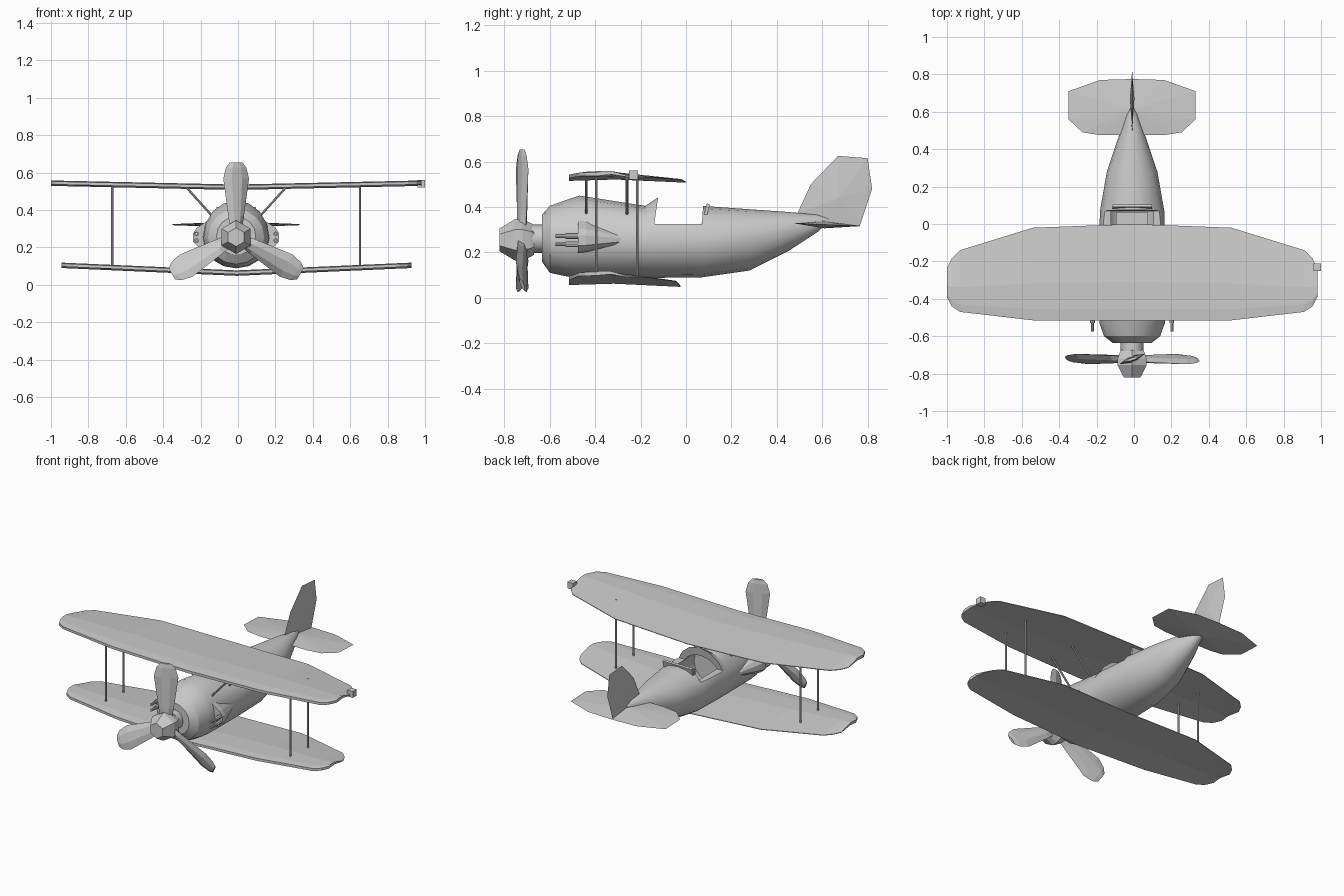
import bpy, bmesh
from math import sin, cos, pi, radians
from mathutils import Vector, Matrix

if "Cube" in bpy.data.objects:
    bpy.data.objects.remove(bpy.data.objects["Cube"])

CX = -0.01  # centreline of the aircraft
GREY = (0.6, 0.6, 0.6, 1)
mat = bpy.data.materials.new("plain grey")
mat.use_nodes = True
mat.diffuse_color = GREY
mat.node_tree.nodes["Principled BSDF"].inputs["Base Color"].default_value = GREY


def finish(name, bm, smooth=None):
    bmesh.ops.recalc_face_normals(bm, faces=bm.faces)
    me = bpy.data.meshes.new(name)
    bm.to_mesh(me)
    bm.free()
    me.materials.append(mat)
    ob = bpy.data.objects.new(name, me)
    bpy.context.collection.objects.link(ob)
    if smooth:
        bpy.ops.object.select_all(action='DESELECT')
        bpy.context.view_layer.objects.active = ob
        ob.select_set(True)
        bpy.ops.object.shade_smooth_by_angle(angle=radians(smooth))
    return ob


def loft(name, rings, smooth=None):
    """Skin a list of equal-length closed rings and cap both ends."""
    bm = bmesh.new()
    rows = [[bm.verts.new(p) for p in r] for r in rings]
    n = len(rows[0])
    for a, b in zip(rows, rows[1:]):
        for i in range(n):
            j = (i + 1) % n
            bm.faces.new((a[i], a[j], b[j], b[i]))
    bm.faces.new(rows[0])
    bm.faces.new(rows[-1])
    return finish(name, bm, smooth)


def rod(name, a, b, r, sides=8):
    a, b = Vector(a), Vector(b)
    turn = (b - a).to_track_quat('Z', 'Y')
    circle = [turn @ Vector((r * cos(2 * pi * i / sides), r * sin(2 * pi * i / sides), 0))
              for i in range(sides)]
    return loft(name, [[a + c for c in circle], [b + c for c in circle]], 40)


def box(name, centre, size, tilt=0):
    bm = bmesh.new()
    bmesh.ops.create_cube(bm, size=1, matrix=Matrix.Translation(centre)
                          @ Matrix.Rotation(tilt, 4, 'X') @ Matrix.Diagonal((*size, 1)))
    return finish(name, bm)


def lens(name, outline, ridge, axis, half):
    """Flat outline swelling to a raised point on both sides."""
    bm = bmesh.new()
    rim = [bm.verts.new(p) for p in outline]
    for s in (-1, 1):
        peak = bm.verts.new(Vector(ridge) + Vector(axis) * half * s)
        for i, v in enumerate(rim):
            bm.faces.new((v, rim[(i + 1) % len(rim)], peak))
    return finish(name, bm)


def cut(target, cutter):
    mod = target.modifiers.new("cut", 'BOOLEAN')
    mod.operation = 'DIFFERENCE'
    mod.solver = 'EXACT'
    mod.object = cutter
    bpy.context.view_layer.objects.active = target
    bpy.ops.object.modifier_apply(modifier=mod.name)
    bpy.data.objects.remove(cutter)


# Fuselage: y, top, bottom, waist height, half width
stations = [(-.635, .365, .16, .26, .105), (-.6, .405, .11, .255, .15),
            (-.53, .43, .095, .25, .175), (-.47, .45, .088, .25, .178),
            (-.18, .405, .088, .245, .178), (-.11, .45, .088, .245, .177),
            (.07, .405, .09, .245, .172), (.28, .39, .12, .265, .135),
            (.45, .378, .205, .295, .078), (.58, .366, .29, .325, .03),
            (.625, .35, .33, .34, .006)]
N = 16
fuselage = loft("fuselage", [
    [(CX + w * cos(2 * pi * i / N), y,
      mid + sin(2 * pi * i / N) * ((top - mid) if i < N / 2 else (mid - bot)))
     for i in range(N)] for y, top, bot, mid, w in stations])

# Cockpit opening and hollow
side = [(-.14, .325), (-.1, .6), (.088, .6), (.07, .325)]
cut(fuselage, loft("opening_cutter", [[(x, y, z) for y, z in side] for x in (-.4, .4)]))
cut(fuselage, loft("hollow_cutter", [
    [(CX + .135 * cos(2 * pi * i / N), y, .265 + .12 * sin(2 * pi * i / N)) for i in range(N)]
    for y in (-.26, .068)]))
bpy.ops.object.select_all(action='DESELECT')
fuselage.select_set(True)
bpy.context.view_layer.objects.active = fuselage
bpy.ops.object.shade_smooth_by_angle(angle=radians(28))

# Cockpit fittings
box("headrest", (CX, .087, .37), (.21, .014, .09), radians(-15))
box("seat", (CX, .02, .23), (.17, .09, .03))
rod("control_stick", (CX, -.08, .16), (CX, -.07, .32), .006)


# Wings: half-span outline swept along a thin cambered section
def wing(name, cx, z, rise, scale):
    half = [(0, -.515, 0), (.53, -.515, -.02), (.92, -.47, -.14),
            (.965, -.44, -.185), (.99, -.39, -.235)]
    section = [(0, -.008), (0, .008), (.12, .013), (.4, .013), (1, -.012), (1, -.016), (.4, -.002)]
    full = [(-x, a, b) for x, a, b in half[:0:-1]] + half
    return loft(name, [[(cx + x * scale, -.515 + (a + .515 + t * (b - a)) * (scale if scale == 1 else .955),
                         z + h + rise * abs(x)) for t, h in section]
                       for x, a, b in full])


wing("upper_wing", CX, .523, .022, 1)
wing("lower_wing", CX + .003, .064, .042, .945)

# Wing and cabin struts
for s, label in ((-1, "right"), (1, "left")):
    for y, pos in ((-.395, "front"), (-.215, "rear")):
        x = CX + s * .662
        rod(f"{label}_{pos}_wing_strut", (x, y, .09), (x, y, .54), .006)
    for y, pos in ((-.44, "front"), (-.26, "rear")):
        rod(f"{label}_{pos}_cabin_strut", (CX + s * .27, y, .525), (CX + s * .13, y, .37), .006)

    # Paired guns with a fairing that fades into the body
    gx = CX + s * .212
    for z, pos in ((.272, "upper"), (.236, "lower")):
        rod(f"{label}_{pos}_gun_barrel", (gx, -.575, z), (gx, -.5, z), .008)
        rod(f"{label}_{pos}_gun_sleeve", (gx, -.53, z), (gx, -.45, z), .013)
    loft(f"{label}_gun_fairing", [
        [(CX + s * (.15 + out * d), y, .255 + h * d) for out, h in
         ((0, .09), (.06, .05), (.08, .02), (.08, -.025), (.055, -.05), (0, -.06))]
        for y, d in ((-.475, 1), (-.44, .95), (-.28, .3))])

# Wing-tip lamp
box("wing_tip_lamp", (.98, -.232, .541), (.04, .04, .04))

# Tail surfaces
plan = [(0, .775), (.17, .77), (.34, .71), (.34, .56), (.265, .49), (.17, .475)]
plan = plan + [(-x, y) for x, y in plan[:0:-1]]
lens("tailplane", [(CX + x, y, .328 - (y - .475) * .04) for x, y in plan],
     (CX, .61, .322), (0, 0, 1), .016)
fin = [(.49, .37), (.55, .5), (.67, .625), (.8, .615), (.82, .48), (.765, .315), (.6, .32)]
lens("tail_fin", [(CX, y, z) for y, z in fin], (CX, .67, .44), (1, 0, 0), .012)


# Propeller: faceted hub, shaft and three twisted blades
def hexagon(y, r):
    return [(CX + r * cos(pi / 6 + i * pi / 3), y, .255 + r * sin(pi / 6 + i * pi / 3)) for i in range(6)]


loft("propeller_hub", [hexagon(y, r) for y, r in
                       ((-.822, .05), (-.755, .09), (-.72, .09), (-.685, .075), (-.67, .065))])
rod("propeller_shaft", (CX, -.68, .26), (CX, -.6, .26), .062, 12)
for k in range(3):
    spin = Matrix.Translation((CX, -.722, .257)) @ Matrix.Rotation(k * 2 * pi / 3, 4, 'Y')
    rings = []
    for r, w, th, twist in ((.04, .035, .016, 25), (.11, .046, .016, 24), (.31, .074, .012, 22),
                            (.37, .058, .011, 20), (.397, .035, .007, 18)):
        turn = Matrix.Rotation(radians(twist), 4, 'Z')
        rings.append([spin @ (turn @ Vector((w * u, th * v, r))) for u, v in
                      ((-1, 0), (-.4, 1), (.4, 1), (1, 0), (.4, -1), (-.4, -1))])
    loft(f"propeller_blade_{k + 1}", rings)
